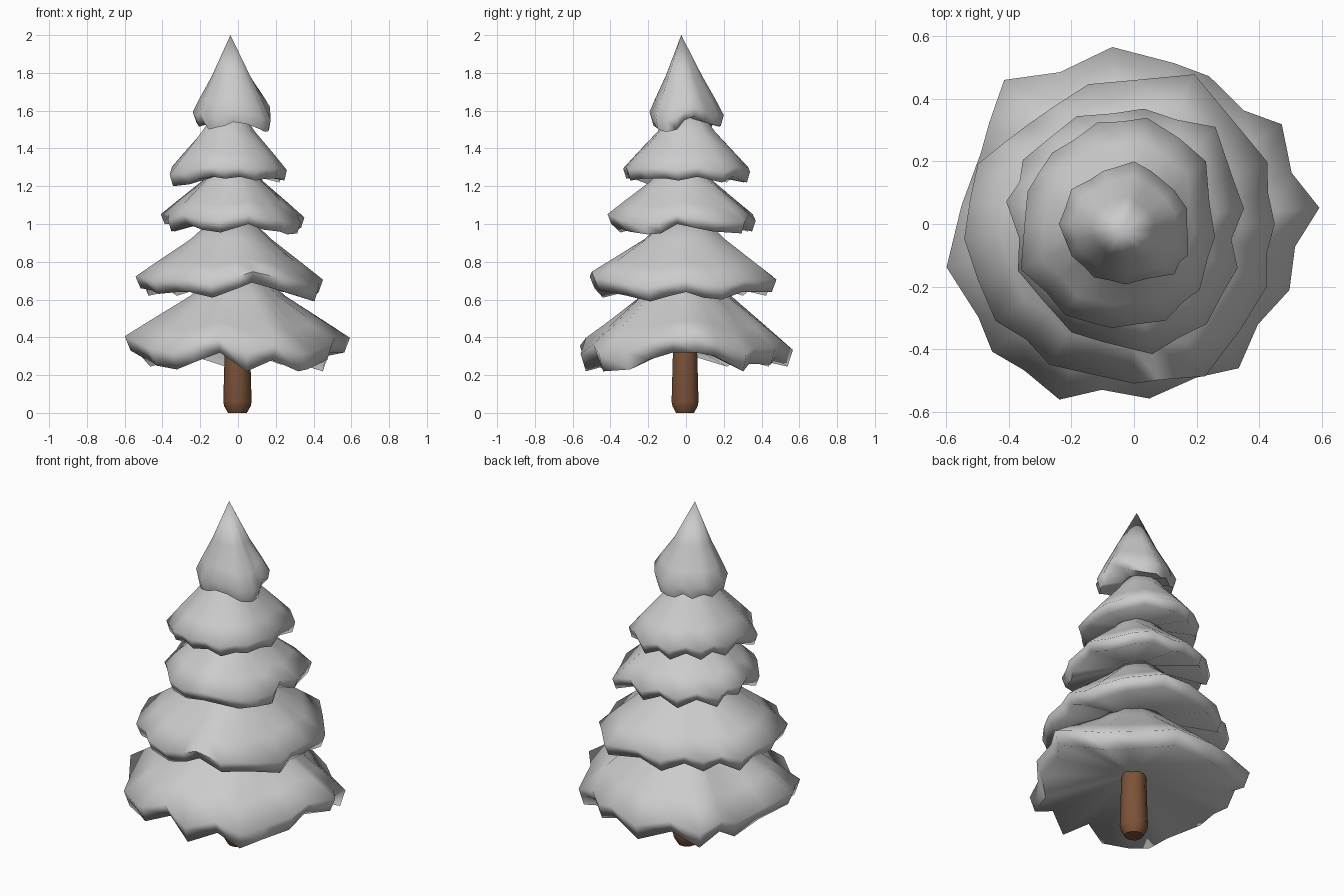
import bpy, bmesh
from math import radians, sin, cos


def finish(name, bm, angle):
    bmesh.ops.recalc_face_normals(bm, faces=bm.faces[:])
    me = bpy.data.meshes.new(name)
    bm.to_mesh(me)
    bm.free()
    ob = bpy.data.objects.new(name, me)
    bpy.context.collection.objects.link(ob)
    bpy.ops.object.select_all(action='DESELECT')
    ob.select_set(True)
    bpy.context.view_layer.objects.active = ob
    bpy.ops.object.shade_smooth_by_angle(angle=radians(angle))
    return ob


def bridge(bm, a, b):
    n = len(a)
    for i in range(n):
        j = (i + 1) % n
        bm.faces.new((a[i], a[j], b[j], b[i]))


def fan(bm, ring, v):
    for i in range(len(ring)):
        bm.faces.new((ring[i], ring[(i + 1) % len(ring)], v))


def tier(name, apex, mid, lip, thick, under, rim):
    """rim: (angle, radius[, lip z]) points, alternating drooping tip / raised valley.
    mid: (fraction towards the rim, z); lip: default (tip z, valley z)."""
    bm = bmesh.new()
    ax, ay, az = apex
    rings = [[], [], [], []]
    mean = sum(lip) / 2
    for i, (ang, r, *zz) in enumerate(rim):
        c, s = cos(radians(ang)) * r, sin(radians(ang)) * r
        z, k = (zz[0] if zz else lip[i % 2]), (0.95, 0.92)[i % 2]
        f = mid[0]
        g = (1 + f) / 2 + 0.06
        zs = mean + (z - mean) * 0.85 + thick
        zm = mid[1] + (zs - mid[1]) * 0.6
        rings[0].append(bm.verts.new((ax + (c - ax) * f, ay + (s - ay) * f, mid[1])))
        rings[1].append(bm.verts.new((ax + (c - ax) * g, ay + (s - ay) * g, zm)))
        rings[2].append(bm.verts.new((c, s, zs)))
        rings[3].append(bm.verts.new((c * k, s * k, z)))
    fan(bm, rings[0], bm.verts.new(apex))
    for a, b in zip(rings, rings[1:]):
        bridge(bm, a, b)
    fan(bm, rings[3], bm.verts.new((ax * 0.5, ay * 0.5, under)))
    return finish(name, bm, 85)


# Foliage tiers, bottom to top
tier("bottom_branches", (0, 0, 0.85), (0.42, 0.62), (0.245, 0.295), 0.085, 0.37, [
    (5, .595, .32), (18, .53, .3), (34, .57, .22), (46, .505, .26), (63, .53, .255),
    (76, .53), (97, .57), (116, .54), (132, .62), (145, .565), (155, .54),
    (174, .555), (193, .615, .33), (211, .58, .27), (222, .61, .25), (233, .585, .23),
    (247, .61, .27), (259, .54, .32), (275, .56, .22), (292, .53, .28),
    (306, .57, .22), (321, .51, .23), (337, .54, .28), (352, .52, .32)])
tier("lower_branches", (-.03, 0, 1.12), (0.43, 0.92), (0.62, 0.66), 0.065, 0.72, [
    (0, .45, .64), (13, .44, .61), (25, .47, .6), (45, .457, .64), (68, .516, .64),
    (90, .46), (108, .47), (124, .455), (137, .465), (148, .49), (159, .535),
    (172, .53), (185, .545, .66), (200, .53, .65), (215, .54, .63), (227, .505, .64),
    (239, .525, .64), (253, .5, .61), (270, .51, .66), (279, .505, .69),
    (295, .537, .65), (315, .48, .62), (335, .47, .59), (348, .435, .62)])
tier("middle_branches", (-.03, -.02, 1.42), (0.43, 1.225), (0.96, 1.0), 0.055, 1.05, [
    (8, .355, .98), (27, .35, .96), (50, .405, .95), (68, .36), (85, .37), (101, .36),
    (118, .39), (134, .385), (150, .41), (160, .39), (170, .415, 1.0), (187, .37),
    (202, .4), (220, .38), (240, .4, .97), (255, .39, .955), (278, .42, 1.0),
    (292, .39, .97), (306, .395, .96), (322, .36, .945), (337, .36, .95), (351, .315)])
tier("upper_branches", (-.05, 0, 1.7), (0.45, 1.49), (1.22, 1.25), 0.055, 1.28, [
    (41, .305), (62, .31), (83, .342), (97, .33), (110, .345), (125, .33),
    (139, .347), (151, .345), (163, .356), (180, .35), (202, .39, 1.2),
    (218, .355, 1.21), (233, .365, 1.24), (246, .345, 1.25), (258, .34, 1.24),
    (272, .32, 1.25), (288, .325, 1.23), (302, .295, 1.24), (315, .297, 1.24),
    (335, .26, 1.24), (351, .262, 1.23), (375, .25)])
tier("tree_top", (-.04, -.025, 2.0), (0.5, 1.78), (1.515, 1.54), 0.055, 1.57, [
    (16, .177, 1.57), (40, .168, 1.54), (72, .178, 1.52), (90, .2, 1.52), (105, .19),
    (120, .196), (135, .2), (151, .229), (166, .225), (180, .24), (194, .225),
    (207, .224), (220, .21, 1.5), (233, .213, 1.51), (248, .195, 1.52),
    (262, .195, 1.54), (285, .18, 1.53), (309, .206, 1.5), (320, .19, 1.49),
    (330, .2, 1.49), (344, .18, 1.5), (357, .17, 1.55)])

# Trunk: tapered ten-sided pole with a chamfered foot
bm = bmesh.new()
prev = None
for r, z in [(.05, 0), (.07, .035), (.075, .06), (.067, .34), (.015, 1.24)]:
    ring = [bm.verts.new((r * cos(radians(36 * i)) - .003, r * sin(radians(36 * i)) - .005, z))
            for i in range(10)]
    if prev:
        bridge(bm, prev, ring)
    else:
        bm.faces.new(ring)
    prev = ring
bm.faces.new(prev)
trunk = finish("trunk", bm, 40)
bark = bpy.data.materials.new("bark")
bark.diffuse_color = (0.2, 0.085, 0.04, 1)
trunk.data.materials.append(bark)
